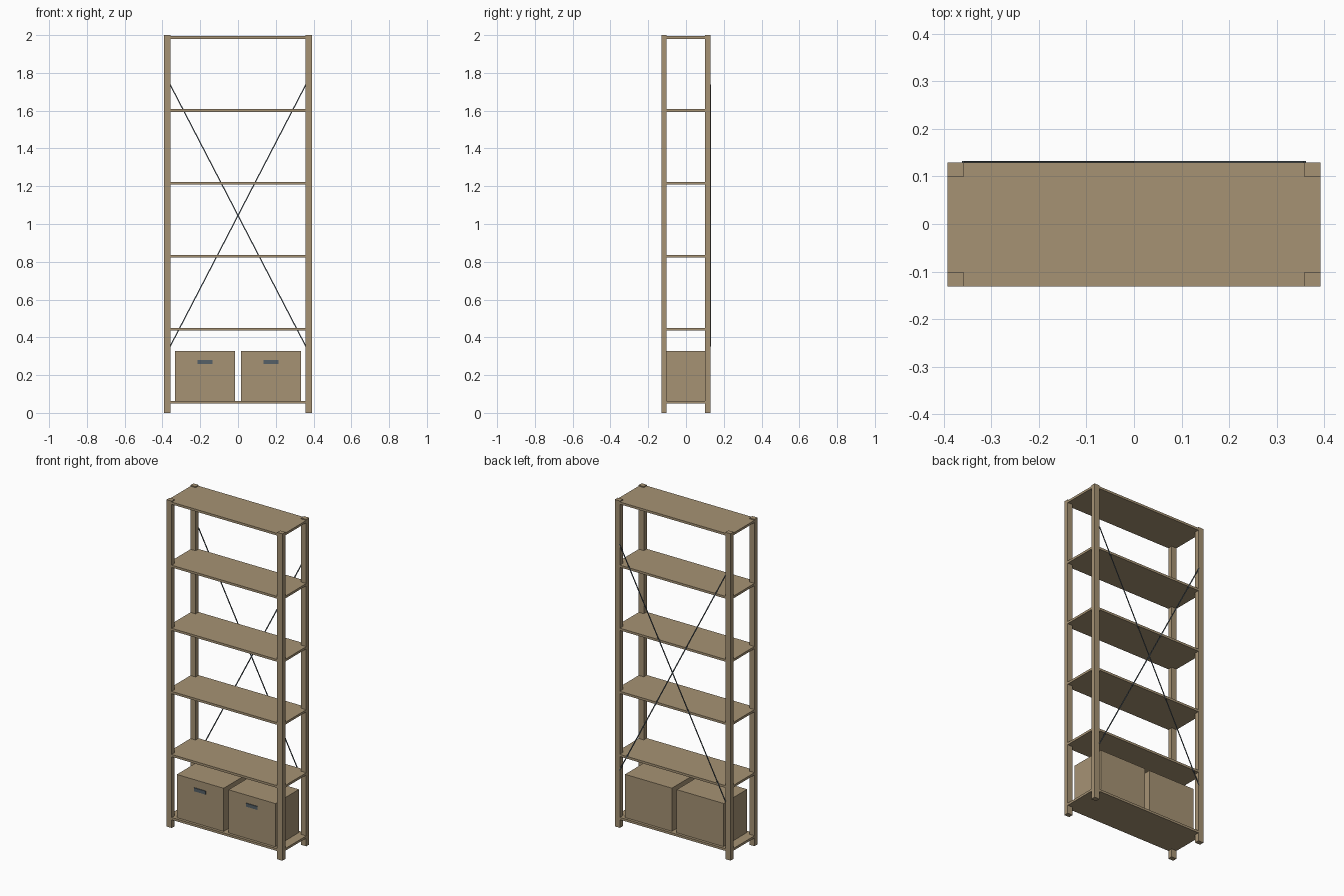
import bpy, bmesh, math
from mathutils import Matrix

cube = bpy.data.objects.get("Cube")
if cube:
    bpy.data.objects.remove(cube, do_unlink=True)


def material(name, rgb):
    m = bpy.data.materials.new(name)
    m.use_nodes = True
    m.diffuse_color = (*rgb, 1)
    m.node_tree.nodes["Principled BSDF"].inputs["Base Color"].default_value = (*rgb, 1)
    return m


wood = material("tan wood", (0.38, 0.29, 0.175))
metal = material("slate metal", (0.09, 0.115, 0.135))


def finish(name, bm, mat):
    bmesh.ops.recalc_face_normals(bm, faces=bm.faces)
    mesh = bpy.data.meshes.new(name)
    bm.to_mesh(mesh)
    bm.free()
    mesh.materials.append(mat)
    obj = bpy.data.objects.new(name, mesh)
    bpy.context.collection.objects.link(obj)
    return obj


def box(name, center, size, mat, tilt=0):
    bm = bmesh.new()
    place = (Matrix.Translation(center) @ Matrix.Rotation(tilt, 4, 'Y')
             @ Matrix.Diagonal((*size, 1)))
    bmesh.ops.create_cube(bm, size=1, matrix=place)
    return finish(name, bm, mat)


HALF_X, HALF_Y = 0.392, 0.13
POST_X, POST_Y = 0.035, 0.029
MID_Y = -0.001
IN_X, IN_Y = HALF_X - POST_X, HALF_Y - POST_Y
SIDES = (("right", -1), ("left", 1))


def shelf(name, z, thick):
    """Board with its four corners notched around the posts."""
    corner = [(HALF_X, IN_Y), (IN_X, IN_Y), (IN_X, HALF_Y)]
    outline = (corner
               + [(-x, y) for x, y in reversed(corner)]
               + [(-x, -y) for x, y in corner]
               + [(x, -y) for x, y in reversed(corner)])
    bm = bmesh.new()
    face = bm.faces.new([bm.verts.new((x, y + MID_Y, z - thick / 2)) for x, y in outline])
    out = bmesh.ops.extrude_face_region(bm, geom=[face])
    top = [v for v in out["geom"] if isinstance(v, bmesh.types.BMVert)]
    bmesh.ops.translate(bm, verts=top, vec=(0, 0, thick))
    return finish(name, bm, wood)


# Corner posts
for side, sx in SIDES:
    for end, sy in (("front", -1), ("back", 1)):
        box(f"{end}_{side}_post",
            (sx * (HALF_X - POST_X / 2), sy * (HALF_Y - POST_Y / 2) + MID_Y, 1),
            (POST_X, POST_Y, 2), wood)

# Six evenly spaced shelves
for i in range(6):
    shelf(f"shelf_{i + 1}", 0.057 + i * 0.386, 0.014)

# Two storage boxes with slot handles on the front
for side, sx in SIDES:
    x = sx * 0.175
    box(f"{side}_storage_box", (x, MID_Y, 0.196), (0.317, 0.228, 0.264), wood)
    box(f"{side}_box_handle", (x, MID_Y - 0.115, 0.269), (0.078, 0.006, 0.021), metal)

# Crossed braces on the back
rise, run = 1.385, 0.718
for side, sx in SIDES:
    box(f"{side}_cross_brace", (0, 0.1305, 1.045),
        (0.006, 0.003, math.hypot(rise, run)), metal, sx * math.atan2(run, rise))
